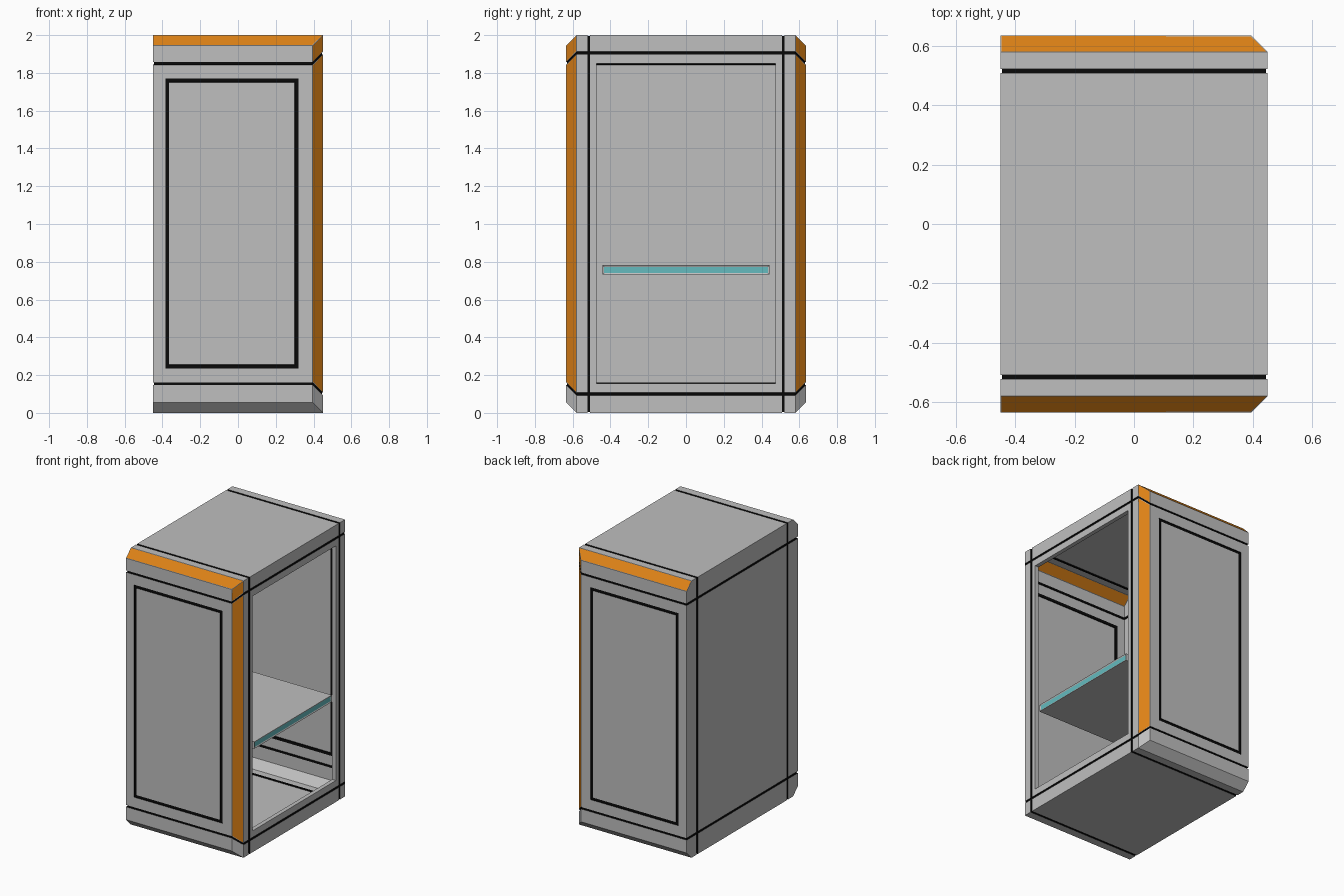
import bpy
import bmesh
from mathutils import Vector

cube = bpy.data.objects.get("Cube")
if cube:
    bpy.data.objects.remove(cube, do_unlink=True)


def material(name, rgb):
    m = bpy.data.materials.new(name)
    m.use_nodes = True
    m.diffuse_color = (*rgb, 1)
    m.node_tree.nodes["Principled BSDF"].inputs["Base Color"].default_value = (*rgb, 1)
    return m


MATS = [material("light grey", (0.52, 0.52, 0.52)),
        material("orange", (0.72, 0.22, 0.008)),
        material("black", (0.003, 0.003, 0.003)),
        material("teal", (0.13, 0.5, 0.52))]
GREY, ORANGE, BLACK, TEAL = range(4)


def finish(bm, name):
    mesh = bpy.data.meshes.new(name)
    bm.to_mesh(mesh)
    bm.free()
    for m in MATS:
        mesh.materials.append(m)
    obj = bpy.data.objects.new(name, mesh)
    bpy.context.collection.objects.link(obj)
    return obj


def cut(bm, pick, co, no):
    """Slice only the faces that pick accepts."""
    bm.normal_update()
    faces = [f for f in bm.faces if pick(f)]
    geom = set(faces)
    for f in faces:
        geom.update(f.edges)
        geom.update(f.verts)
    bmesh.ops.bisect_plane(bm, geom=list(geom), dist=1e-5, plane_co=co, plane_no=no)


# Which side of the cabinet a face belongs to
def is_end(f):
    return abs(f.normal.y) > 0.9


def is_left(f):
    return f.normal.x > 0.9


def is_right(f):
    return f.normal.x < -0.9


def is_corner(f):
    return 0.5 < f.normal.x < 0.9


def is_top_slope(f):
    return 0.5 < f.normal.z < 0.9


# Cabinet shell: sloped top and bottom edges, sloped corners on the open side
X, Y, H, C = 0.45, 0.635, 2.0, 0.055
bm = bmesh.new()
for sy in (-1, 1):
    for z, slope_z in ((0, C), (H, H - C)):
        for p in ((-X, sy * (Y - C), z), (-X, sy * Y, slope_z),
                  (X - C, sy * Y, slope_z), (X, sy * (Y - C), z)):
            bm.verts.new(p)
bmesh.ops.convex_hull(bm, input=bm.verts)
bmesh.ops.dissolve_limit(bm, angle_limit=0.01, verts=bm.verts, edges=bm.edges)
bmesh.ops.recalc_face_normals(bm, faces=bm.faces)

# Grooves: face test, point on centre line, direction across
LOW, HIGH, HALF = 0.155, 1.85, 0.007
grooves = []
for z, s in ((LOW, -1), (HIGH, 1)):
    grooves += [(lambda f: is_end(f) or is_right(f), Vector((0, 0, z)), Vector((0, 0, 1))),
                (is_corner, Vector((X - C, 0, z)), Vector((-s, 0, 1))),
                (is_left, Vector((X, 0, z + s * C)), Vector((0, 0, 1)))]
for y in (-0.515, 0.515):
    grooves.append((lambda f: abs(f.normal.x) > 0.9 or abs(f.normal.z) > 0.9,
                    Vector((0, y, 0)), Vector((0, 1, 0))))
for pick, co, no in grooves:
    step = Vector((0, HALF, 0)) if no.y else Vector((0, 0, HALF))
    for s in (-1, 1):
        cut(bm, pick, co + s * step, no)

# Rectangular outline on each end panel
X0, X1, Z0, Z1, W = -0.385, 0.32, 0.235, 1.77, 0.02


def is_panel(f):
    return is_end(f) and LOW + HALF < f.calc_center_median().z < HIGH - HALF


for x in (X0, X0 + W, X1 - W, X1):
    cut(bm, is_panel, (x, 0, 0), (1, 0, 0))
for z in (Z0, Z0 + W, Z1 - W, Z1):
    cut(bm, is_panel, (0, 0, z), (0, 0, 1))

# Opening on the left side
OPEN = 0.475
for y in (-OPEN, OPEN):
    cut(bm, is_left, (0, y, 0), (0, 1, 0))
for z in (LOW, HIGH):
    cut(bm, is_left, (0, 0, z), (0, 0, 1))
bm.normal_update()


def within(c, pad):
    return X0 + pad < c.x < X1 - pad and Z0 + pad < c.z < Z1 - pad


# Colours by position
hole = []
for f in bm.faces:
    c = f.calc_center_median()
    if is_top_slope(f) or (is_corner(f) and c.z > LOW):
        f.material_index = ORANGE
    if any(pick(f) and abs((c - co).dot(no)) < HALF * 0.9 for pick, co, no in grooves):
        f.material_index = BLACK
    if is_end(f) and within(c, 0) and not within(c, W):
        f.material_index = BLACK
    if is_left(f) and abs(c.y) < OPEN and LOW < c.z < HIGH:
        hole.append(f)
bmesh.ops.delete(bm, geom=hole, context='FACES')

# Inner lip of the opening
rim = [e for e in bm.edges if e.is_boundary]
lip = bmesh.ops.extrude_edge_only(bm, edges=rim)["geom"]
bmesh.ops.translate(bm, vec=(-0.03, 0, 0),
                    verts=[v for v in lip if isinstance(v, bmesh.types.BMVert)])
for f in lip:
    if isinstance(f, bmesh.types.BMFace):
        f.material_index = GREY

# Grey border round the orange strips, then sunken black grooves
orange = [f for f in bm.faces if f.material_index == ORANGE]
border = bmesh.ops.inset_individual(bm, faces=orange, thickness=0.004, depth=0)
for f in border["faces"]:
    f.material_index = GREY
bm.normal_update()
black = [f for f in bm.faces if f.material_index == BLACK]
bmesh.ops.inset_region(bm, faces=black, thickness=0.0005, depth=-0.006,
                       use_even_offset=True)
finish(bm, "cabinet_shell")

# Shelf with a teal strip set in its open edge
bm = bmesh.new()
bmesh.ops.create_cube(bm, size=1)
bmesh.ops.scale(bm, vec=(0.88, 0.885, 0.05), verts=bm.verts)
bmesh.ops.translate(bm, vec=(0, 0, 0.757), verts=bm.verts)
bm.normal_update()
edge = [f for f in bm.faces if is_left(f)]
bmesh.ops.inset_region(bm, faces=edge, thickness=0.012, depth=-0.004)
edge[0].material_index = TEAL
finish(bm, "shelf")
